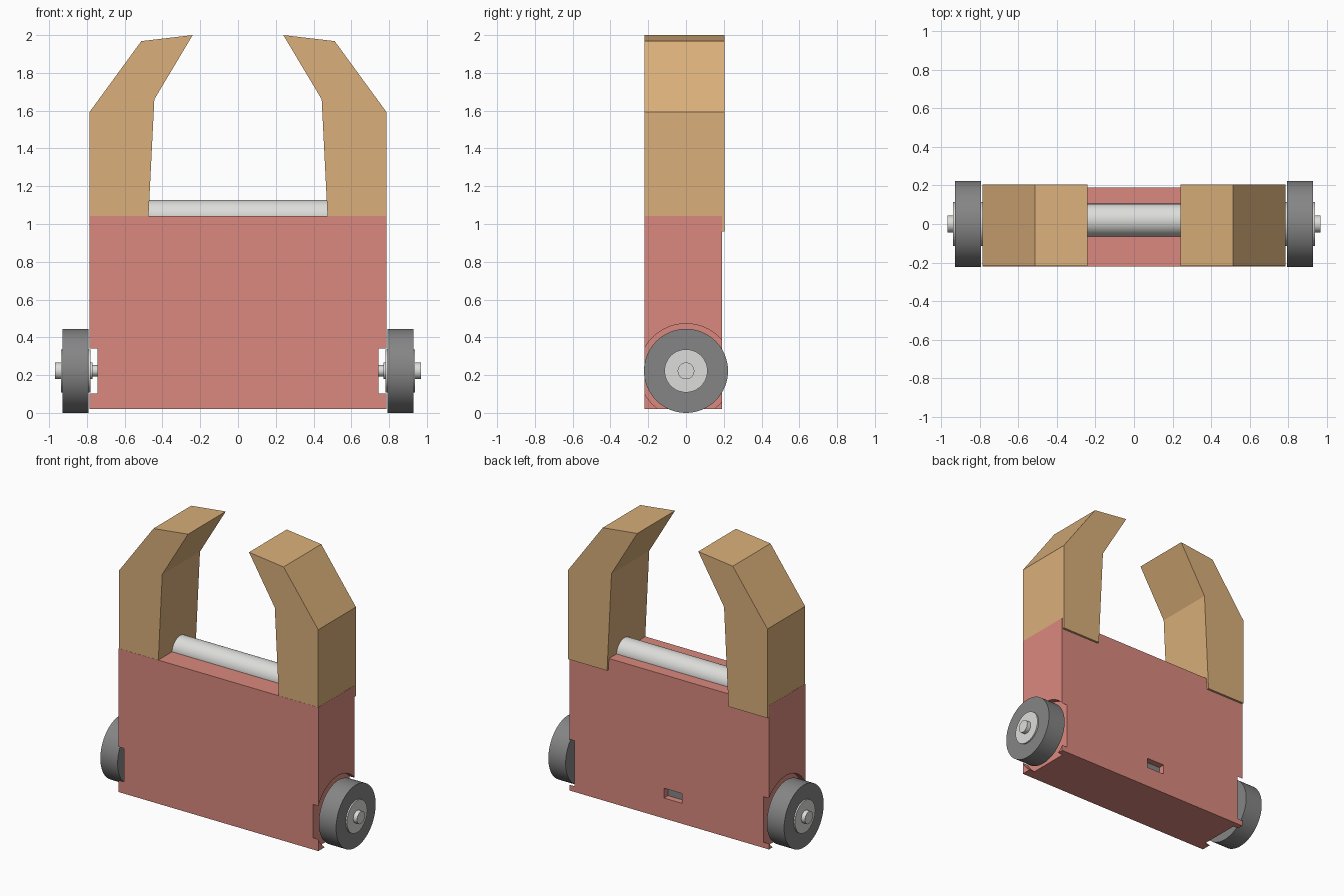
import bpy
import bmesh
import math
from mathutils import Vector

cube = bpy.data.objects.get("Cube")
if cube:
    bpy.data.objects.remove(cube, do_unlink=True)


def material(name, r, g, b):
    mat = bpy.data.materials.new(name)
    mat.use_nodes = True
    mat.diffuse_color = (r, g, b, 1)
    bsdf = mat.node_tree.nodes["Principled BSDF"]
    bsdf.inputs["Base Color"].default_value = (r, g, b, 1)
    bsdf.inputs["Roughness"].default_value = 0.6
    return mat


RED = material("body red", 0.70, 0.25, 0.21)
TAN = material("claw tan", 0.70, 0.43, 0.195)
GREY = material("tyre grey", 0.235, 0.235, 0.24)
WHITE = material("light metal", 0.72, 0.72, 0.70)


def box(name, mat, low, high):
    low, high = Vector(low), Vector(high)
    bpy.ops.mesh.primitive_cube_add(size=1, location=(low + high) / 2)
    ob = bpy.context.object
    ob.name = name
    ob.scale = high - low
    bpy.ops.object.transform_apply(location=False, rotation=False, scale=True)
    ob.data.materials.append(mat)
    return ob


def rod(name, mat, x0, x1, radius, y, z):
    """Cylinder lying along x."""
    bpy.ops.mesh.primitive_cylinder_add(
        vertices=64, radius=radius, depth=abs(x1 - x0),
        location=((x0 + x1) / 2, y, z), rotation=(0, math.pi / 2, 0))
    ob = bpy.context.object
    ob.name = name
    ob.data.materials.append(mat)
    bpy.ops.object.shade_smooth_by_angle(angle=math.radians(30))
    return ob


def cut(target, cutter):
    mod = target.modifiers.new("cut", "BOOLEAN")
    mod.operation = "DIFFERENCE"
    mod.solver = "EXACT"
    mod.object = cutter
    bpy.context.view_layer.objects.active = target
    bpy.ops.object.modifier_apply(modifier=mod.name)
    bpy.data.objects.remove(cutter, do_unlink=True)


def extrude_profile(name, mat, points, y0, y1):
    """Extrude an (x, z) outline along y."""
    bm = bmesh.new()
    face = bm.faces.new([bm.verts.new((x, y0, z)) for x, z in points])
    ext = bmesh.ops.extrude_face_region(bm, geom=[face])
    verts = [g for g in ext["geom"] if isinstance(g, bmesh.types.BMVert)]
    bmesh.ops.translate(bm, verts=verts, vec=(0, y1 - y0, 0))
    bmesh.ops.recalc_face_normals(bm, faces=bm.faces)
    mesh = bpy.data.meshes.new(name)
    bm.to_mesh(mesh)
    bm.free()
    mesh.materials.append(mat)
    ob = bpy.data.objects.new(name, mesh)
    bpy.context.collection.objects.link(ob)
    return ob


AXLE_Z = 0.2225
SIDES = {"left": 1, "right": -1}

# Body with round wheel wells and a small port slot at the back
body = box("body", RED, (-0.786, -0.22, 0.02), (0.786, 0.19, 1.042))
for side, s in SIDES.items():
    cut(body, rod("well_cutter", RED, s * 0.745, s * 0.9, 0.25, 0, AXLE_Z))
cut(body, box("slot_cutter", RED, (-0.10, 0.14, 0.165), (0.04, 0.25, 0.235)))
box("port_plate", GREY, (-0.10, 0.138, 0.165), (0.04, 0.145, 0.235))

# Claws, sunk into the top of the body
outline = [(0.785, 0.96), (0.785, 1.594), (0.512, 1.968), (0.24, 2.0),
           (0.443, 1.66), (0.478, 0.96)]
for side, s in SIDES.items():
    extrude_profile(side + "_claw", TAN, [(s * x, z) for x, z in outline],
                    -0.219, 0.205)

# Roller bar between the claws
rod("roller_bar", WHITE, -0.478, 0.478, 0.085, 0.02, 1.042)

# Wheels: tyre, hub and axle
for side, s in SIDES.items():
    rod(side + "_tyre", GREY, s * 0.792, s * 0.928, 0.2225, 0, AXLE_Z)
    rod(side + "_hub", WHITE, s * 0.782, s * 0.938, 0.114, 0, AXLE_Z)
    rod(side + "_axle", WHITE, s * 0.77, s * 0.968, 0.044, 0, AXLE_Z)
    rod(side + "_axle_stub", WHITE, s * 0.74, s * 0.775, 0.03, 0, AXLE_Z)
